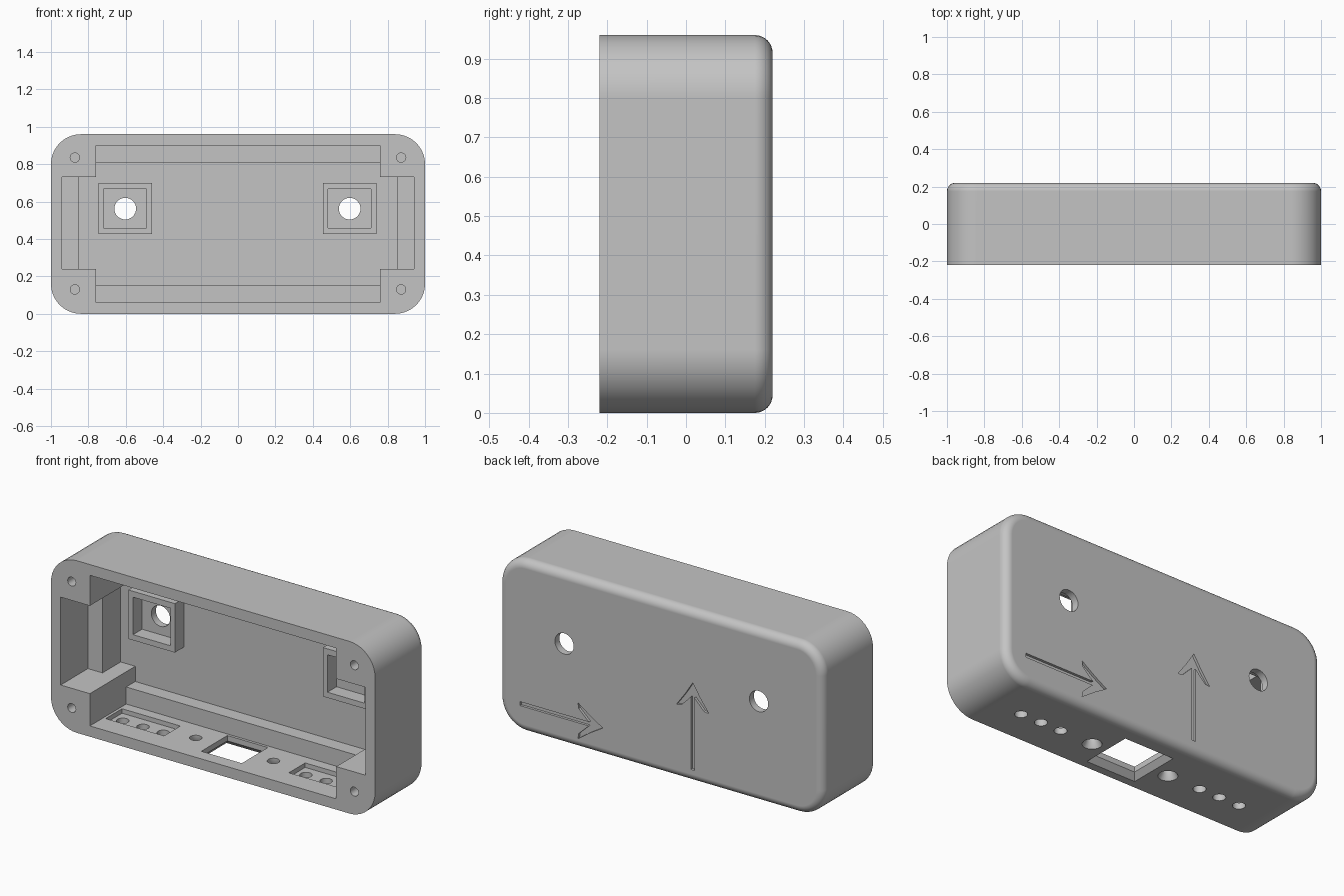
import bpy, bmesh
from math import cos, sin, pi, radians

cube = bpy.data.objects.get("Cube")
if cube:
    bpy.data.objects.remove(cube, do_unlink=True)

grey = bpy.data.materials.new("plain_grey")
grey.use_nodes = True
grey.diffuse_color = (0.55, 0.55, 0.55, 1)
grey.node_tree.nodes["Principled BSDF"].inputs["Base Color"].default_value = grey.diffuse_color

FRONT, BACK, FLOOR = -0.22, 0.22, 0.18
PORT_Y = -0.03          # centre line of the openings in the bottom wall


def loft(name, rings):
    """Solid skinned through matching rings of points, capped at both ends."""
    bm = bmesh.new()
    loops = [[bm.verts.new(p) for p in ring] for ring in rings]
    n = len(loops[0])
    for a, b in zip(loops, loops[1:]):
        for i in range(n):
            j = (i + 1) % n
            bm.faces.new((a[i], a[j], b[j], b[i]))
    bm.faces.new(loops[0])
    bm.faces.new(loops[-1])
    bmesh.ops.recalc_face_normals(bm, faces=bm.faces)
    mesh = bpy.data.meshes.new(name)
    bm.to_mesh(mesh)
    bm.free()
    mesh.materials.append(grey)
    obj = bpy.data.objects.new(name, mesh)
    bpy.context.collection.objects.link(obj)
    return obj


def along_y(pts, y):
    return [(x, y, z) for x, z in pts]


def along_z(pts, z):
    return [(x, y, z) for x, y in pts]


def rect(u0, u1, v0, v1):
    return [(u0, v0), (u1, v0), (u1, v1), (u0, v1)]


def circle(u, v, r, n=24):
    return [(u + r * cos(2 * pi * i / n), v + r * sin(2 * pi * i / n)) for i in range(n)]


def box(name, x0, x1, y0, y1, z0, z1):
    pts = rect(x0, x1, z0, z1)
    return loft(name, [along_y(pts, y0), along_y(pts, y1)])


def cut(target, cutter):
    """Subtract the cutter from the target and discard it."""
    cutter.hide_render = True
    mod = target.modifiers.new("cut", 'BOOLEAN')
    mod.operation, mod.solver, mod.object = 'DIFFERENCE', 'EXACT', cutter
    bpy.context.view_layer.objects.active = target
    bpy.ops.object.modifier_apply(modifier=mod.name)
    bpy.data.objects.remove(cutter, do_unlink=True)


def rounded_outline(inset, steps=10):
    """Front outline of the case, moved inwards by inset."""
    r, pts = 0.16, []
    for k, (sx, sz) in enumerate([(1, 1), (-1, 1), (-1, -1), (1, -1)]):
        for i in range(steps + 1):
            a = (k + i / steps) * pi / 2
            pts.append((sx * (1 - r) + (r - inset) * cos(a),
                        0.48 + sz * (0.48 - r) + (r - inset) * sin(a)))
    return pts


# Case with a rounded back edge
FILLET = 0.045
rings = [along_y(rounded_outline(0), FRONT)]
for i in range(9):
    a = i / 8 * pi / 2
    rings.append(along_y(rounded_outline(FILLET * (1 - cos(a))), BACK - FILLET + FILLET * sin(a)))
case = loft("case", rings)

# Stepped cross-shaped cavity
cut(case, box("main_cavity", -0.76, 0.76, -0.3, 0.10, 0.06, 0.90))
cut(case, box("side_cavity", -0.94, 0.94, -0.3, 0.02, 0.24, 0.73))
cut(case, box("deep_main", -0.76, 0.76, -0.3, FLOOR, 0.155, 0.81))
cut(case, box("deep_sides", -0.85, 0.85, -0.3, FLOOR, 0.24, 0.73))

# Screw holes in the front corners
for x in (-0.872, 0.872):
    for z in (0.13, 0.835):
        pts = circle(x, z, 0.025)
        cut(case, loft("screw_hole", [along_y(pts, -0.3), along_y(pts, 0.0)]))

# Round holes through the back wall
HOLDERS = (-0.603, 0.597)
for x in HOLDERS:
    pts = circle(x, 0.562, 0.058, 32)
    cut(case, loft("back_hole", [along_y(pts, 0.1), along_y(pts, 0.3)]))

# Bottom wall: flared port in the middle
port = [(-0.01, 0.16, 0.155), (0.03, 0.125, 0.115), (0.08, 0.125, 0.115)]
cut(case, loft("port", [along_z(rect(-w, w, PORT_Y - d, PORT_Y + d), z) for z, w, d in port]))

# Bottom wall: countersunk holes, pockets and indicator holes on each side
for s in (-1, 1):
    sink = [(-0.01, 0.055), (0.03, 0.032), (0.08, 0.032)]
    cut(case, loft("countersunk_hole", [along_z(circle(s * 0.24, PORT_Y, r), z) for z, r in sink]))
    x0, x1 = sorted((s * 0.385, s * 0.745))
    cut(case, box("pocket", x0, x1, PORT_Y - 0.072, PORT_Y + 0.072, 0.035, 0.08))
    for x in (0.44, 0.565, 0.69):
        pts = circle(s * x, PORT_Y, 0.032)
        cut(case, loft("indicator_hole", [along_z(pts, -0.02), along_z(pts, 0.05)]))

# Engraved arrows on the back: (across, along) half profile, mirrored
half = [(0.011, 0), (0.011, 0.405), (0.07, 0.345), (0.1, 0.34), (0.045, 0.415)]
arrow = half + [(0, 0.486)] + [(-u, v) for u, v in reversed(half)]
upright = [(-0.195 + u, 0.07 + v) for u, v in arrow]
sideways = [(0.87 - v * 1.05, 0.155 + u) for u, v in arrow]
for pts in (upright, sideways):
    cut(case, loft("arrow", [along_y(pts, BACK - 0.014), along_y(pts, BACK + 0.05)]))

# Square frames around the back holes
parts = [case]
for x, side in zip(HOLDERS, ("right", "left")):
    frame = box(side + "_frame", x - 0.143, x + 0.143, 0.10, FLOOR + 0.003, 0.427, 0.70)
    cut(frame, box("frame_opening", x - 0.115, x + 0.115, 0, 0.3, 0.458, 0.667))
    parts.append(frame)

# Smooth the curves and keep the flat faces clean
bpy.ops.object.select_all(action='DESELECT')
for obj in parts:
    obj.select_set(True)
bpy.context.view_layer.objects.active = case
bpy.ops.object.shade_smooth_by_angle(angle=radians(30))
for obj in parts:
    obj.modifiers.new("clean_normals", 'WEIGHTED_NORMAL').keep_sharp = True
